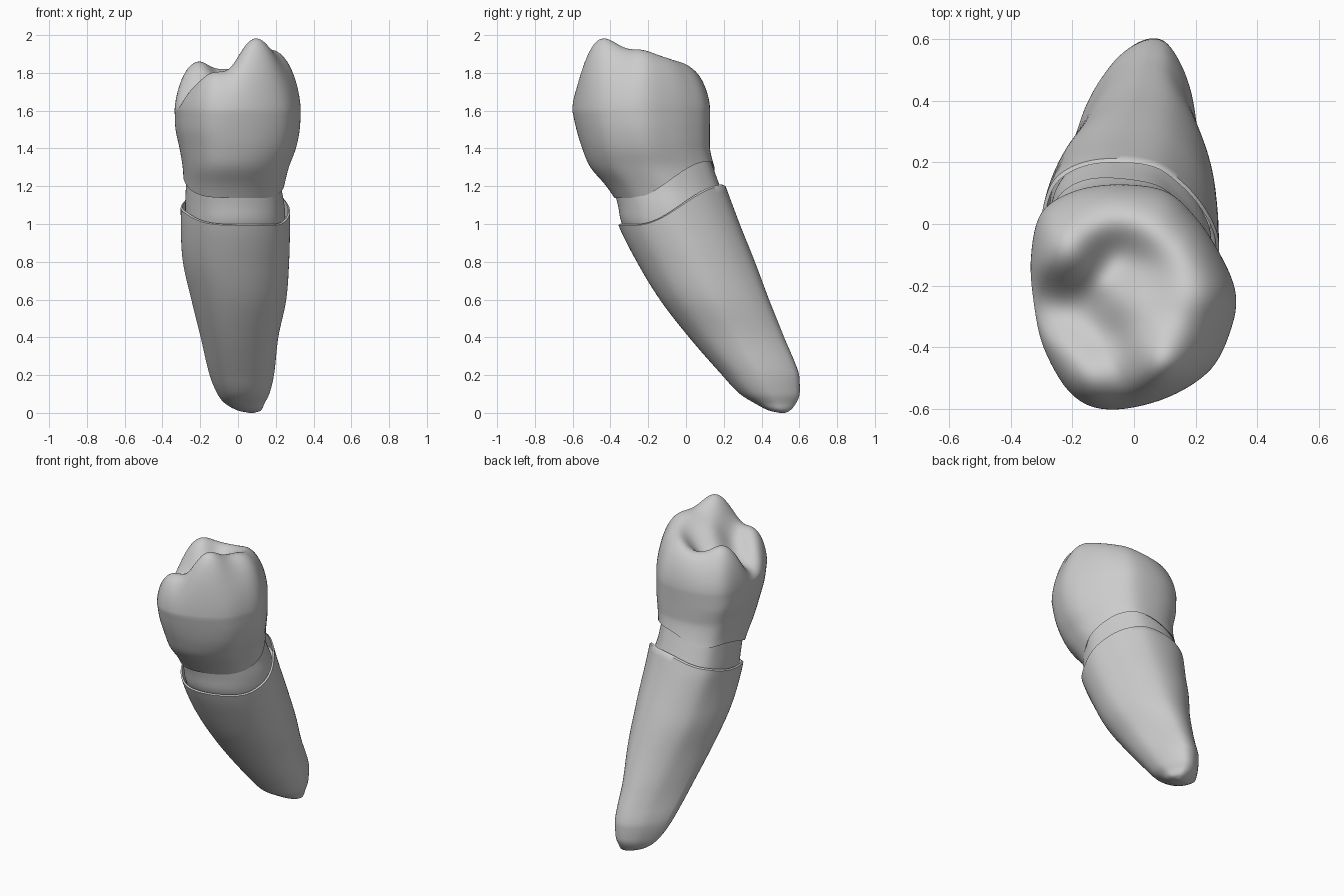
import bpy, bmesh, math

if "Cube" in bpy.data.objects:
    bpy.data.objects.remove(bpy.data.objects["Cube"])

N = 96  # points around each ring

# Tooth outline seen from above, starting at the front
OUTLINE = [(-.08, -.61), (.1, -.575), (.25, -.48), (.32, -.34), (.333, -.22),
           (.28, -.09), (.2, .03), (.1, .115), (-.06, .135), (-.2, .11),
           (-.3, .04), (-.333, -.1), (-.325, -.25), (-.29, -.41), (-.2, -.56)]

# Extents by height: z, x min, x max, y min, y max
ROOT = [(0, .06, .085, .495, .525), (.012, .0, .12, .44, .55),
        (.05, -.07, .14, .365, .582), (.1, -.11, .165, .285, .602),
        (.2, -.152, .19, .19, .6), (.4, -.2, .213, .015, .52),
        (.6, -.25, .255, -.14, .44), (.8, -.295, .27, -.262, .365),
        (1.0, -.306, .275, -.362, .285), (1.2, -.303, .275, -.42, .21)]
NECK = [(.85, -.27, .24, -.25, .26), (1.0, -.282, .25, -.34, .25),
        (1.1, -.282, .245, -.362, .22), (1.2, -.277, .228, -.385, .18),
        (1.45, -.26, .22, -.42, .09)]
CROWN = [(1.1, -.287, .222, -.355, .215), (1.2, -.289, .243, -.423, .19),
         (1.3, -.294, .268, -.507, .152), (1.4, -.31, .305, -.55, .127),
         (1.5, -.33, .325, -.58, .127), (1.6, -.335, .33, -.602, .128)]

# Chewing surface: x, y, height of cusps, ridges, pits and grooves
CHEW = [(.09, -.46, 2.06), (.1, -.52, 2.06), (.06, -.37, 1.94),
        (.16, -.38, 1.97), (.17, -.24, 1.94), (.16, -.1, 1.92),
        (.07, -.01, 1.89), (-.08, .01, 1.86), (-.22, -.06, 1.90),
        (-.21, -.14, 1.85), (-.24, -.26, 1.68), (-.16, -.25, 1.70),
        (-.07, -.11, 1.75), (.04, -.14, 1.82), (-.05, -.25, 1.81),
        (.05, -.26, 1.88), (-.12, -.36, 1.73), (-.02, -.47, 1.87),
        (-.12, -.5, 1.86), (-.23, -.41, 1.79), (.25, -.4, 1.93),
        (-.2, .06, 1.87), (.1, .07, 1.88)]


def catmull(a, b, c, d, t):
    return .5 * (2*b + (c-a)*t + (2*a-5*b+4*c-d)*t*t + (3*b-a-3*c+d)*t**3)


def unit_outline(i):
    n = len(OUTLINE)
    u = i * n / N
    k, t = int(u), u - int(u)
    q = [OUTLINE[(k + j) % n] for j in (-1, 0, 1, 2)]
    return (catmull(*[p[0] for p in q], t) / .334,
            (catmull(*[p[1] for p in q], t) + .2375) / .3725)


UNIT = [unit_outline(i) for i in range(N)]


def extents(table, z):
    """Smooth interpolation of a table of extents."""
    z = max(table[0][0], min(table[-1][0], z))
    k = max(i for i in range(len(table) - 1) if table[i][0] <= z)
    p, q = table[k], table[k + 1]
    o, r = table[max(k - 1, 0)], table[min(k + 2, len(table) - 1)]
    h = q[0] - p[0]
    t = (z - p[0]) / h
    out = []
    for c in range(1, 5):
        m0 = (q[c] - o[c]) / (q[0] - o[0]) * h
        m1 = (r[c] - p[c]) / (r[0] - p[0]) * h
        d = q[c] - p[c]
        m0 = max(-3*abs(d), min(3*abs(d), m0))
        m1 = max(-3*abs(d), min(3*abs(d), m1))
        out.append((2*t**3-3*t*t+1)*p[c] + (t**3-2*t*t+t)*m0
                   + (3*t*t-2*t**3)*q[c] + (t**3-t*t)*m1)
    return out


def point(table, z, i, scale=1):
    x0, x1, y0, y1 = extents(table, z)
    ux, uy = UNIT[i]
    r = math.hypot(ux, uy)
    b = max(0, min(.6, 1.5 - z))  # rounder towards the root
    ux, uy = ux*(1-b) + ux/r*b, uy*(1-b) + uy/r*b
    f = max(0, min(.8, 1.1 - z)) * max(0, uy)  # root narrows at the back
    ux = ux*(1 - .4*f) + .35*f
    return ((x0+x1)/2 + ux*(x1-x0)/2*scale, (y0+y1)/2 + uy*(y1-y0)/2*scale, z)


def edge(table, mid_z, mid_y, amp, reach):
    """Height of a wavy rim: rises to the back, dips at the back left."""
    res = []
    for i in range(N):
        z = 1.15
        for _ in range(15):
            x, y, _z = point(table, z, i)
            t = max(-1, min(1, (y - mid_y) / reach))
            goal = mid_z + amp*math.sin(t*math.pi/2)
            goal -= .08*math.exp(-((x+.19)**2 + (y-.09)**2)/.02)
            goal += .05*math.exp(-((x+.28)**2 + (y+.2)**2)/.02)
            z = .5*z + .5*goal
        res.append(z)
    return res


def loft(name, rings, angle=45):
    bm = bmesh.new()
    vs = [[bm.verts.new(p) for p in ring] for ring in rings]
    for a, b in zip(vs, vs[1:]):
        for i in range(N):
            j = (i + 1) % N
            bm.faces.new((a[i], a[j], b[j], b[i]))
    for ring in (vs[0], vs[-1]):
        bm.faces.new(ring)
    bmesh.ops.recalc_face_normals(bm, faces=bm.faces)
    me = bpy.data.meshes.new(name)
    bm.to_mesh(me)
    bm.free()
    ob = bpy.data.objects.new(name, me)
    bpy.context.collection.objects.link(ob)
    bpy.ops.object.select_all(action='DESELECT')
    ob.select_set(True)
    bpy.context.view_layer.objects.active = ob
    bpy.ops.object.shade_smooth_by_angle(angle=math.radians(angle))


root_rim = edge(ROOT, 1.1, -.02, .107, .25)
crown_rim = edge(CROWN, 1.235, -.08, .098, .21)

# Root with a thin raised lip at its open top
rings = [[point(ROOT, root_rim[i] * (k/60)**1.6, i) for i in range(N)] for k in range(61)]
rings.append([point(ROOT, root_rim[i] + .006, i, .965) for i in range(N)])
rings.append([(x, y + .06, z - .1) for x, y, z in
              (point(ROOT, root_rim[i], i, .9) for i in range(N))])
loft("root", rings)

# Neck band between root and crown
rings = [[point(NECK, (root_rim[i]-.07)*(1-k/12) + (crown_rim[i]+.06)*k/12, i)
          for i in range(N)] for k in range(13)]
loft("neck", rings)


# Crown: sides up to the widest outline, then the domed chewing surface
def blend(x, y, heights):
    total = weight = 1e-12
    for (px, py, _), h in zip(CHEW, heights):
        w = math.exp(-((x-px)**2 + (y-py)**2) / .011)
        total += w*h
        weight += w
    return total / weight


heights = [c[2] for c in CHEW]
for _ in range(6):  # sharpen so the smooth surface meets the points
    heights = [h + c[2] - blend(c[0], c[1], heights) for h, c in zip(heights, CHEW)]

rings = [[point(CROWN, crown_rim[i] + .03, i, .9) for i in range(N)]]
rings += [[point(CROWN, crown_rim[i] + (1.6-crown_rim[i])*k/20, i)
           for i in range(N)] for k in range(21)]
cx, cy = -.01, -.25
for k in range(1, 45):
    s = math.cos(k/45 * math.pi/2)
    ring = []
    for i in range(N):
        x, y, _ = point(CROWN, 1.6, i)
        x, y = cx + (x-cx)*s, cy + (y-cy)*s
        ring.append((x, y, 1.6 + (blend(x, y, heights)-1.6) * (1-s**4)**.6))
    rings.append(ring)
loft("crown", rings, 60)
